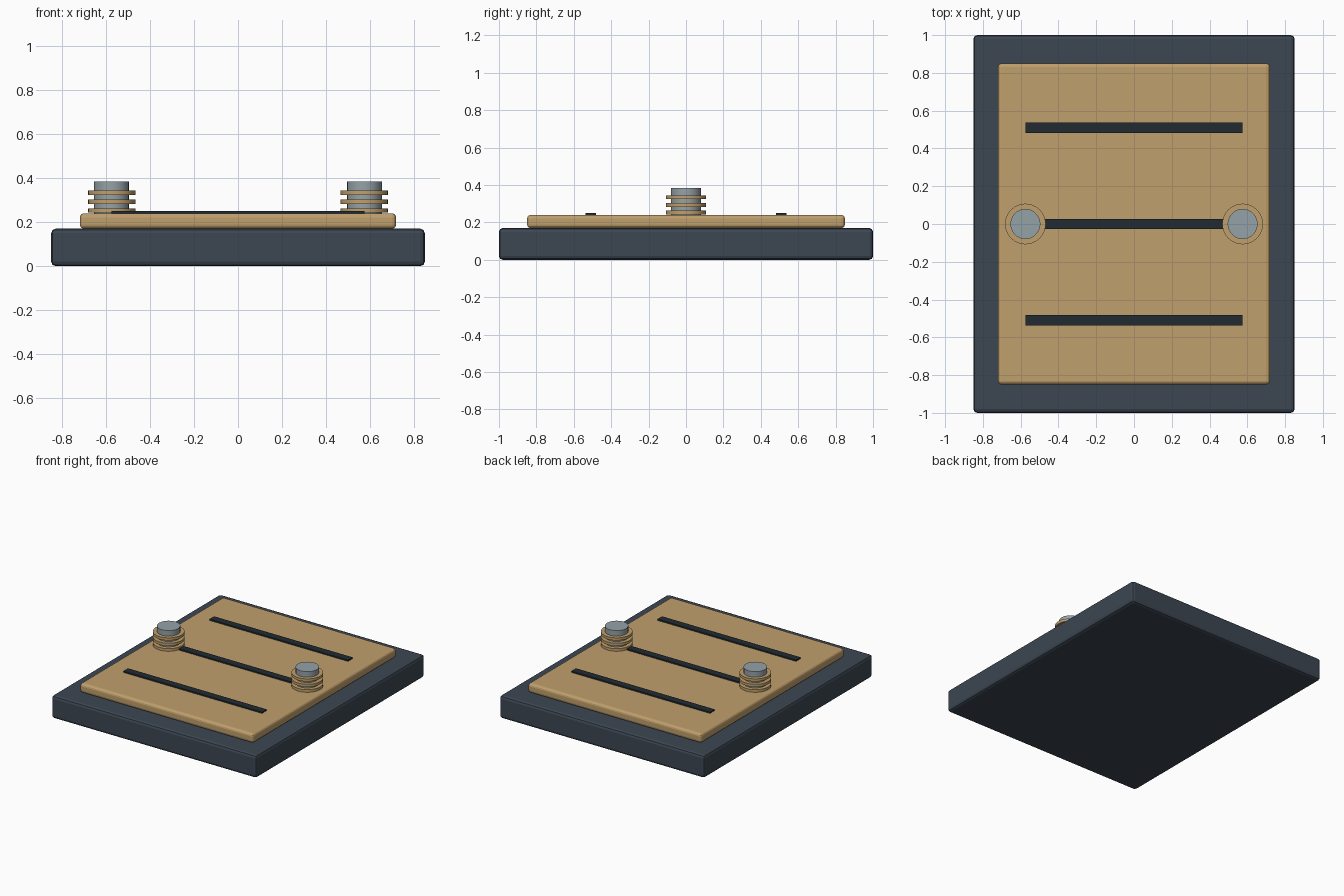
import bpy

cube = bpy.data.objects.get("Cube")
if cube:
    bpy.data.objects.remove(cube, do_unlink=True)


def material(name, rgb):
    mat = bpy.data.materials.new(name)
    mat.use_nodes = True
    color = (*rgb, 1)
    mat.diffuse_color = color
    mat.node_tree.nodes["Principled BSDF"].inputs["Base Color"].default_value = color
    return mat


slate = material("slate", (0.045, 0.062, 0.085))
tan = material("tan", (0.53, 0.35, 0.15))
steel = material("steel", (0.30, 0.36, 0.39))
dark = material("dark slate", (0.015, 0.024, 0.032))


def finish(name, mat, bevel, segments):
    obj = bpy.context.object
    obj.name = name
    obj.data.materials.append(mat)
    if bevel:
        mod = obj.modifiers.new("Bevel", "BEVEL")
        mod.width = bevel
        mod.segments = segments
    return obj


def box(name, mat, x, y, size_x, size_y, bottom, top, bevel=0, segments=1):
    bpy.ops.mesh.primitive_cube_add(size=1, location=(x, y, (bottom + top) / 2))
    bpy.context.object.scale = (size_x, size_y, top - bottom)
    bpy.ops.object.transform_apply(location=False, rotation=False, scale=True)
    return finish(name, mat, bevel, segments)


def disc(name, mat, x, radius, bottom, top, sides):
    bpy.ops.mesh.primitive_cylinder_add(
        vertices=sides, radius=radius, depth=top - bottom,
        location=(x, 0, (bottom + top) / 2))
    finish(name, mat, 0, 1)
    bpy.ops.object.shade_smooth_by_angle()


# Base slab and raised panel
box("base", slate, 0, 0, 1.70, 2.0, 0, 0.17, 0.02, 2)
box("panel", tan, 0, 0, 1.44, 1.70, 0.17, 0.24, 0.02, 3)

# Dark strips across the panel
for label, y in (("front", -0.51), ("middle", 0), ("back", 0.51)):
    box(label + "_strip", dark, 0, y, 1.15, 0.055, 0.235, 0.25)

# Terminal posts with stacked rings
for side, x in (("right", -0.575), ("left", 0.575)):
    disc(side + "_post", steel, x, 0.08, 0.20, 0.385, 20)
    for i in range(3):
        middle = 0.253 + i * 0.0405
        disc(f"{side}_ring_{i + 1}", tan, x, 0.108, middle - 0.01, middle + 0.01, 24)
